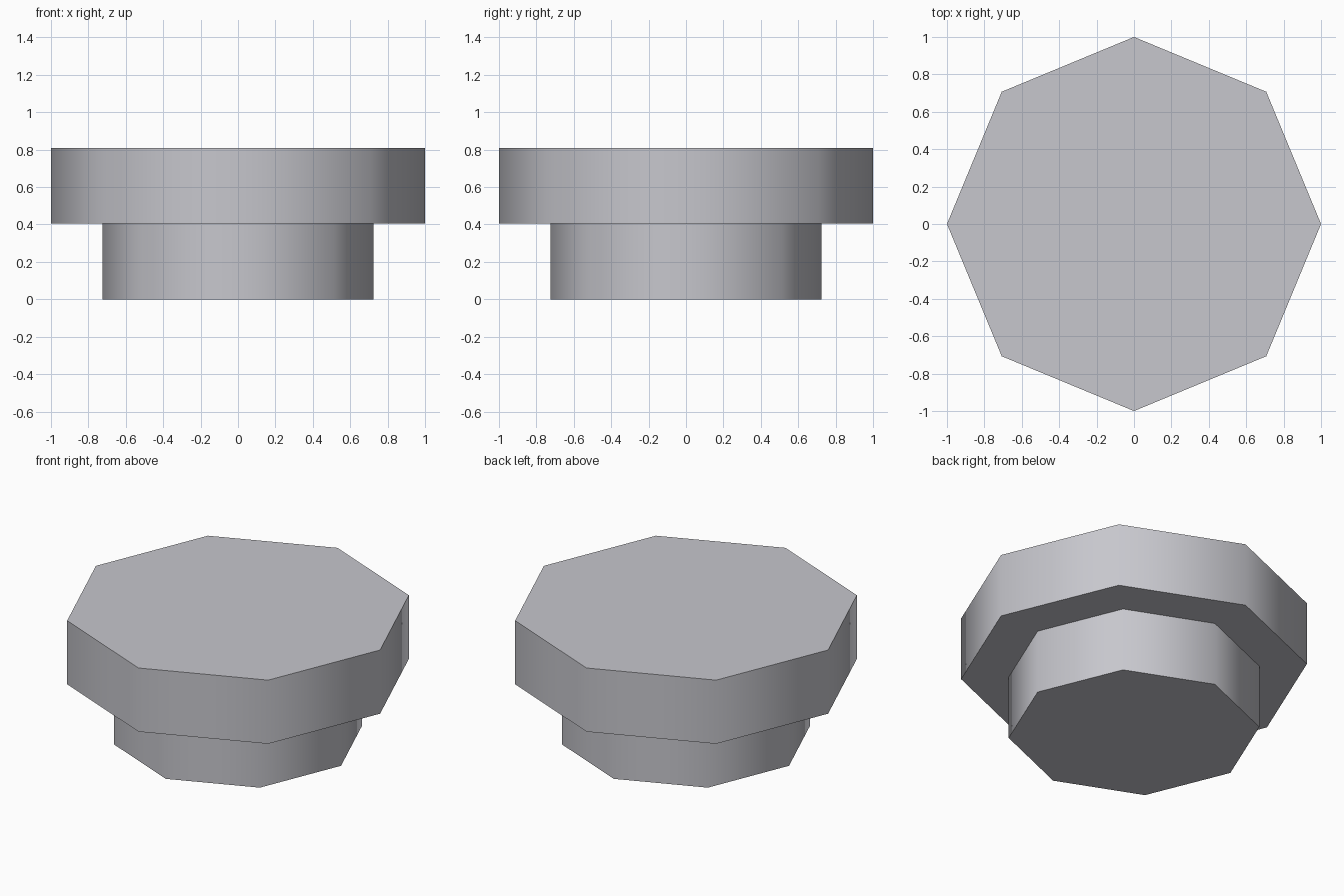
import bpy, bmesh, math

if "Cube" in bpy.data.objects:
    bpy.data.objects.remove(bpy.data.objects["Cube"])

SIDES = 8

# Single grey finish
grey = bpy.data.materials.new("light_grey")
grey.diffuse_color = (0.57, 0.57, 0.61, 1.0)
grey.use_nodes = True
grey.node_tree.nodes["Principled BSDF"].inputs["Base Color"].default_value = grey.diffuse_color

# Stepped knob: (radius, height) profile from the stem foot to the head rim
profile = [(0.725, 0.0), (0.725, 0.405), (1.0, 0.405), (1.0, 0.81)]

bm = bmesh.new()
rings = []
for r, z in profile:
    angles = [2 * math.pi * i / SIDES for i in range(SIDES)]
    rings.append([bm.verts.new((r * math.cos(a), r * math.sin(a), z)) for a in angles])

# Stem wall, underside of the head, head wall
for low, high in zip(rings, rings[1:]):
    for i in range(SIDES):
        j = (i + 1) % SIDES
        bm.faces.new((low[i], low[j], high[j], high[i]))

# Flat foot and flat top
bm.faces.new(rings[0][::-1])
bm.faces.new(rings[-1])

mesh = bpy.data.meshes.new("stepped_knob")
bm.to_mesh(mesh)
bm.free()
mesh.materials.append(grey)
knob = bpy.data.objects.new("stepped_knob", mesh)
bpy.context.collection.objects.link(knob)

# Smooth walls with crisp rims
bpy.context.view_layer.objects.active = knob
knob.select_set(True)
bpy.ops.object.shade_smooth_by_angle(angle=math.radians(60))
